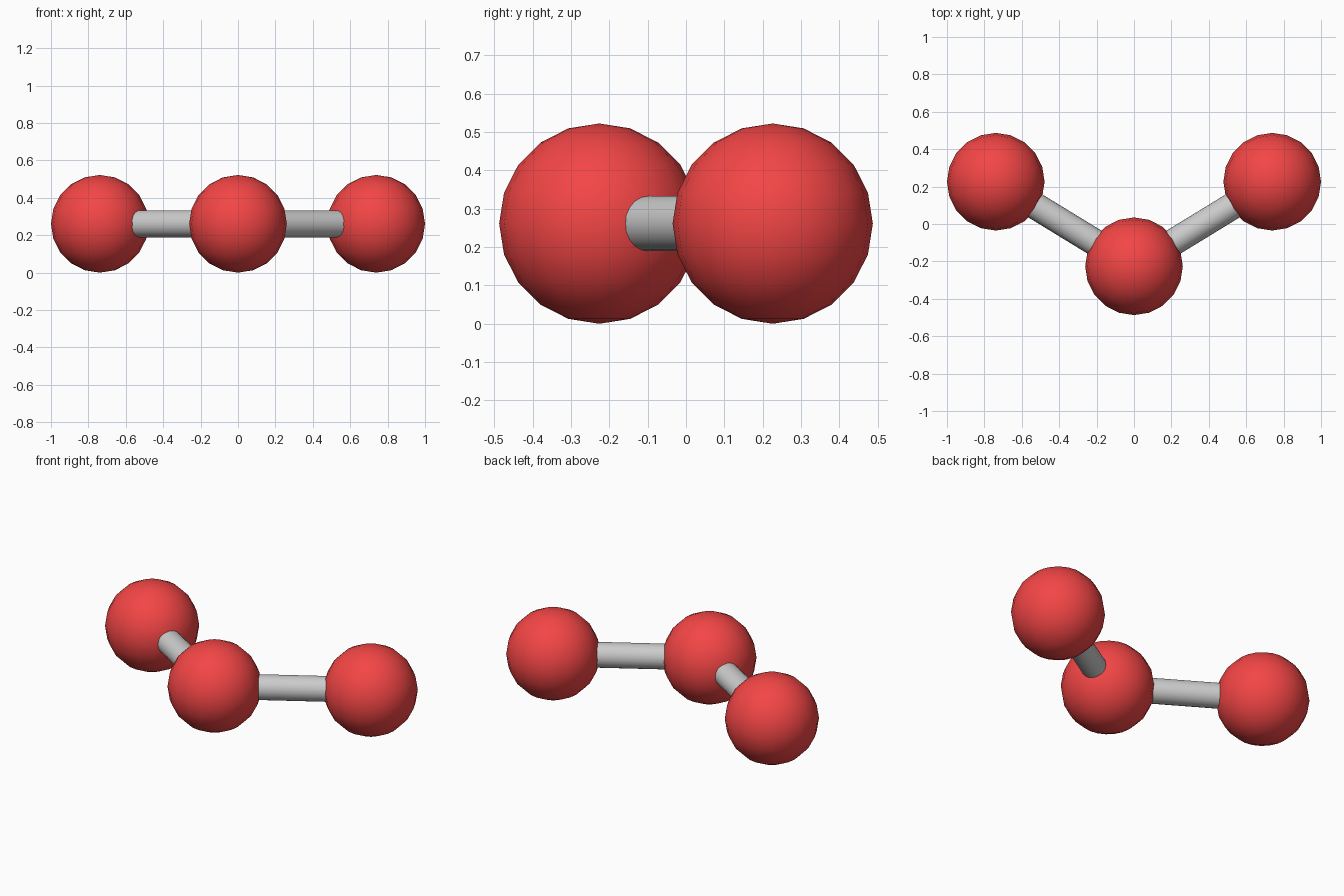
import bpy, math
from mathutils import Vector

if "Cube" in bpy.data.objects:
    bpy.data.objects.remove(bpy.data.objects["Cube"])

R, BOND_R = 0.261, 0.072

red = bpy.data.materials.new("red")
red.diffuse_color = (0.9, 0.06, 0.06, 1)
red.use_nodes = True
red.node_tree.nodes["Principled BSDF"].inputs["Base Color"].default_value = red.diffuse_color


def atom(name, pos):
    bpy.ops.mesh.primitive_uv_sphere_add(segments=20, ring_count=10, radius=R, location=pos)
    o = bpy.context.object
    o.name = name
    o.data.materials.append(red)
    bpy.ops.object.shade_smooth()


def bond(name, a, b):
    d = b - a
    bpy.ops.mesh.primitive_cylinder_add(vertices=20, radius=BOND_R, depth=d.length,
                                        location=(a + b) / 2)
    o = bpy.context.object
    o.name = name
    o.rotation_euler = d.to_track_quat('Z', 'Y').to_euler()
    bpy.ops.object.shade_smooth_by_angle(angle=math.radians(40))


# Central atom at the front, one outer atom and bond on each side
centre = Vector((0, -0.226, R))
atom("centre_atom", centre)
for side, s in (("left", -1), ("right", 1)):
    outer = Vector((s * 0.739, 0.226, R))
    atom(side + "_atom", outer)
    bond(side + "_bond", centre, outer)
